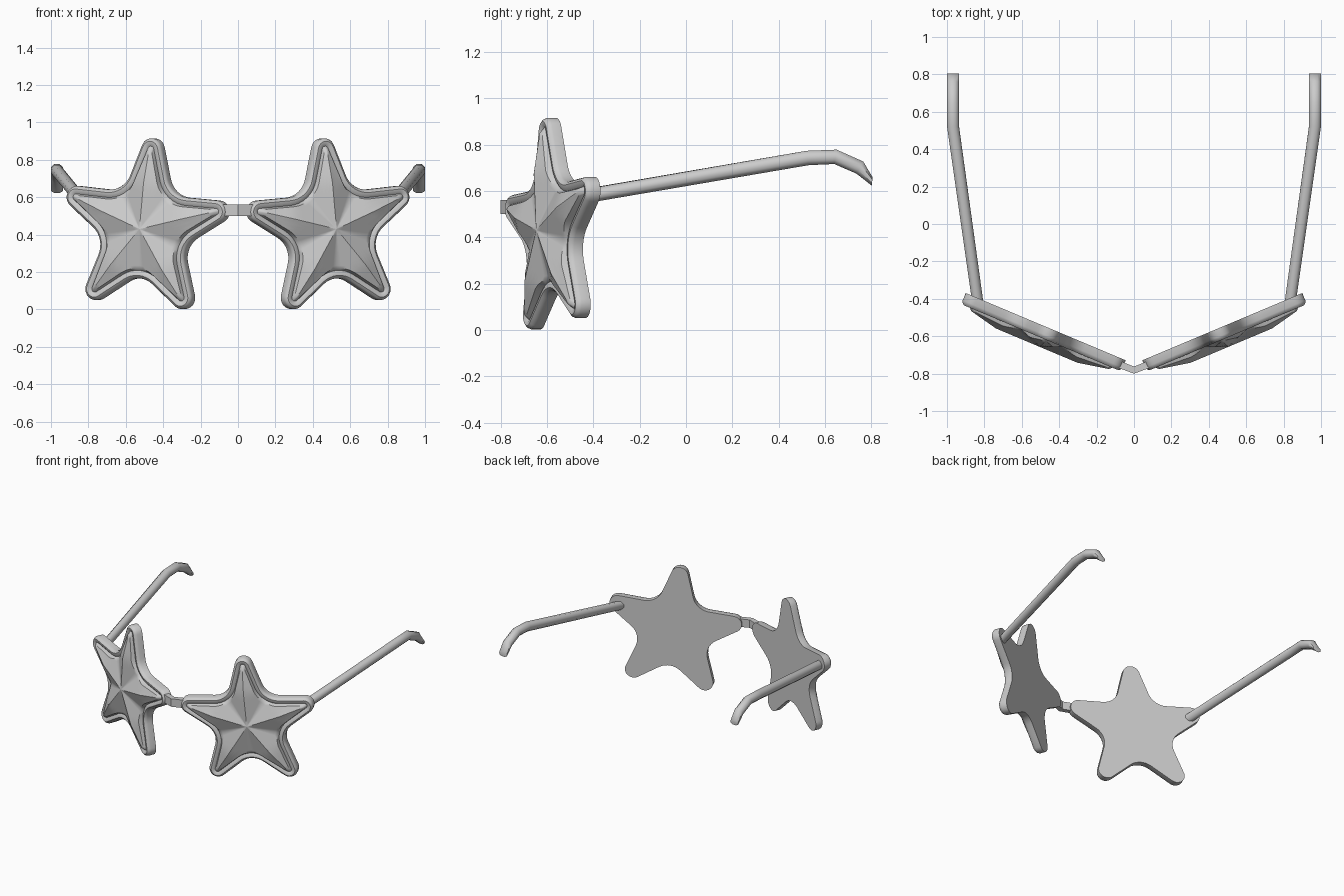
import bpy, bmesh, math
from mathutils import Vector

if "Cube" in bpy.data.objects:
    bpy.data.objects.remove(bpy.data.objects["Cube"])

YAW = math.radians(22.8)                       # each lens is swept back from the bridge
T = Vector((math.cos(YAW), math.sin(YAW), 0))  # along the lens
N = Vector((math.sin(YAW), -math.cos(YAW), 0)) # out of the lens front
TURN = math.radians(5.5)                       # star leans slightly
ZC, SC, BACK = 0.43, 0.235, 0.689


def finish(name, bm, mirror=True, angle=35):
    bmesh.ops.recalc_face_normals(bm, faces=bm.faces)
    me = bpy.data.meshes.new(name)
    bm.to_mesh(me)
    bm.free()
    ob = bpy.data.objects.new(name, me)
    bpy.context.collection.objects.link(ob)
    if mirror:
        m = ob.modifiers.new("Mirror", 'MIRROR')
        m.use_axis[0] = True
        m.merge_threshold = 0.0001
    bpy.ops.object.select_all(action='DESELECT')
    ob.select_set(True)
    bpy.context.view_layer.objects.active = ob
    bpy.ops.object.shade_smooth_by_angle(angle=math.radians(angle))
    return ob


def bridge_rings(bm, a, b):
    n = len(a)
    for i in range(n):
        bm.faces.new((a[i], a[(i + 1) % n], b[(i + 1) % n], b[i]))


def polar(r, a):
    return Vector((r * math.cos(a), r * math.sin(a)))


def star_outline(d):
    """Rounded star inset by d: tip arcs and notch arcs joined by tangents."""
    rt, ct, rn, cn = 0.06, 0.427, 0.125, 0.39
    v = polar(cn, math.radians(36)) - Vector((ct, 0))
    phi = math.atan2(v.y, v.x) - math.acos((rt + rn) / v.length)
    half = phi - math.radians(36)
    pts = []

    def edge_to(p):
        if pts:
            q = pts[-1]
            pts.extend(q.lerp(p, k / 4) for k in (1, 2, 3))

    for k in range(5):
        th = math.radians(90 + 72 * k) + TURN
        arc = [polar(ct, th) + polar(rt - d, th + phi * j / 5) for j in range(-5, 6)]
        edge_to(arc[0])
        pts.extend(arc)
        tn = th + math.radians(36)
        arc = [polar(cn, tn) + polar(rn + d, tn + math.pi - half * j / 4) for j in range(-4, 5)]
        edge_to(arc[0])
        pts.extend(arc)
    q, p = pts[-1], pts[0]
    pts.extend([q.lerp(p, k / 4) for k in (1, 2, 3)])
    return pts


def dome(p):
    """Height of the five-ridged front at a point."""
    r = p.length
    a = (math.atan2(p.y, p.x) - math.pi / 2 - TURN) % math.radians(72)
    a = min(a, math.radians(72) - a)
    x, v = r * math.cos(a), r * math.sin(a)
    ridge = 0.112 - max(0, x - 0.25) * 0.2
    return max(ridge - 0.4 * v, 0.054)


# star lenses: flat back, rounded rim, groove, ridged front
bm = bmesh.new()


def place(p, h):
    return bm.verts.new(T * (SC + p.x) + N * (BACK + h) + Vector((0, 0, ZC + p.y)))


rings = []
for d, h in ((0, 0), (0, 0.042), (0.005, 0.055), (0.016, 0.064), (0.03, 0.062), (0.042, 0.054)):
    rings.append([place(p, h) for p in star_outline(d)])
inner = star_outline(0.042)
for t in (0.95, 0.88, 0.78, 0.67, 0.56, 0.42, 0.28, 0.14):
    rings.append([place(p * t, dome(p * t)) for p in inner])
for a, b in zip(rings, rings[1:]):
    bridge_rings(bm, a, b)
bm.faces.new(rings[0])
top = place(Vector((0, 0)), 0.112)
last = rings[-1]
for i in range(len(last)):
    bm.faces.new((last[i], last[(i + 1) % len(last)], top))
finish("star_lens", bm)

# nose bridge: bent bar
bm = bmesh.new()
secs = []
for x, yf, yb in ((-0.09, -0.767, -0.727), (0, -0.80, -0.762), (0.09, -0.767, -0.727)):
    secs.append([bm.verts.new((x, y, z)) for y, z in
                 ((yf, 0.50), (yf, 0.56), (yb, 0.56), (yb, 0.50))])
for a, b in zip(secs, secs[1:]):
    bridge_rings(bm, a, b)
bm.faces.new(secs[0])
bm.faces.new(secs[-1])
finish("nose_bridge", bm, mirror=False, angle=20)

# temple arms: octagonal bar with hooked ear end
bm = bmesh.new()
stations = [  # x centre, top (y, z), bottom (y, z)
    (0.838, (-0.40, 0.614), (-0.40, 0.553)),
    (0.968, (0.52, 0.773), (0.53, 0.711)),
    (0.968, (0.65, 0.778), (0.64, 0.716)),
    (0.968, (0.765, 0.727), (0.735, 0.675)),
    (0.968, (0.805, 0.66), (0.803, 0.622)),
]
secs = []
for i, (x, tp, bt) in enumerate(stations):
    tp, bt = Vector(tp), Vector(bt)
    ring = []
    for k in range(8):
        a = math.radians(22.5 + 45 * k)
        c = math.cos(a) / math.cos(math.radians(22.5))
        s = math.sin(a) / math.cos(math.radians(22.5))
        p = bt.lerp(tp, 0.5 + 0.5 * s)
        px = x + 0.032 * c
        # first section is cut flush with the lens back
        y = (px * N.x - BACK) / -N.y - 0.005 if i == 0 else p.x
        ring.append(bm.verts.new((px, y, p.y)))
    secs.append(ring)
for a, b in zip(secs, secs[1:]):
    bridge_rings(bm, a, b)
bm.faces.new(secs[0])
bm.faces.new(secs[-1])
finish("temple_arm", bm, angle=50)
